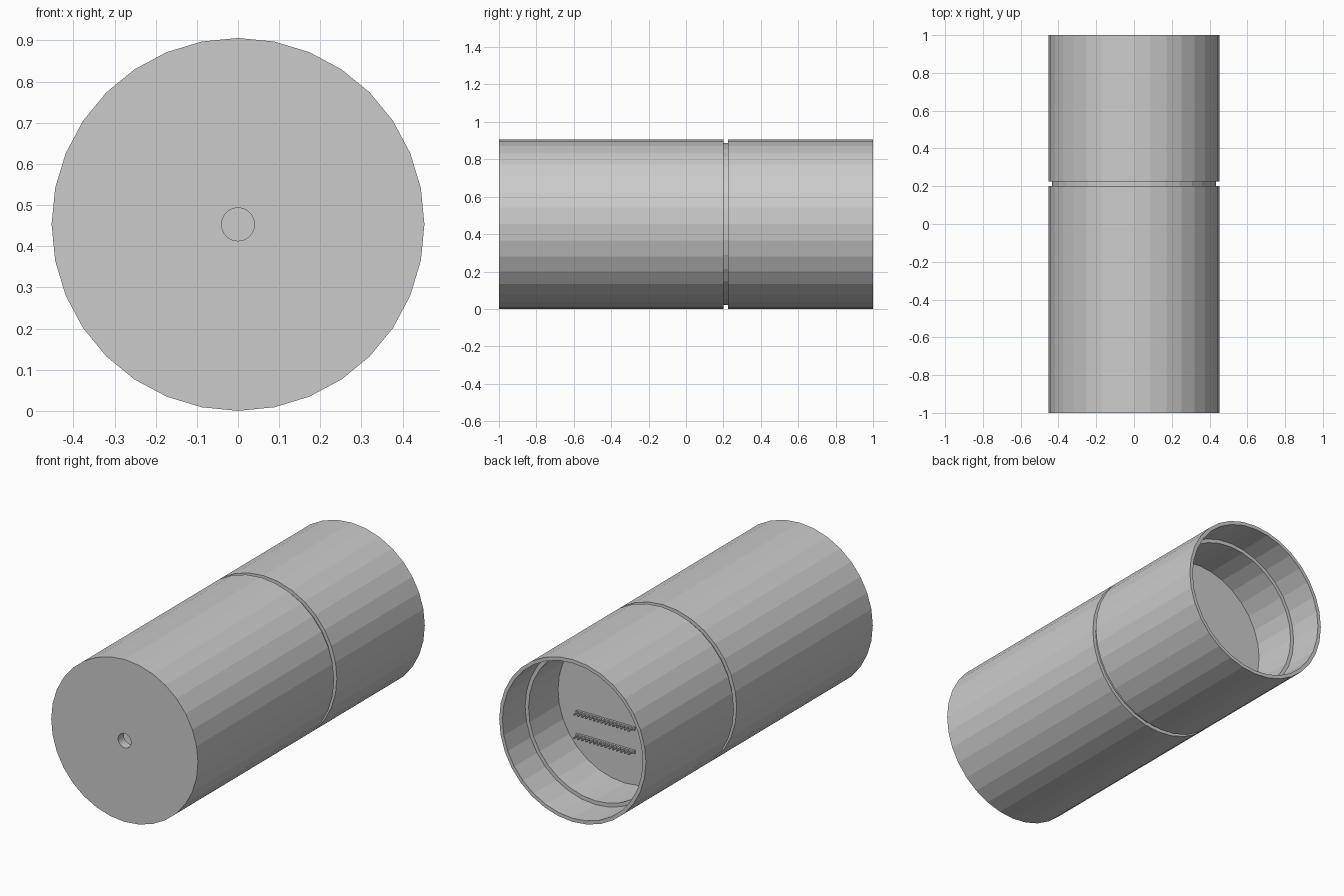
import bpy, bmesh, math

if "Cube" in bpy.data.objects:
    bpy.data.objects.remove(bpy.data.objects["Cube"])

R_OUT, R_MID, R_IN = 0.453, 0.433, 0.412
CZ = 0.453
SIDES = 32


def mesh_object(name, bm):
    bmesh.ops.recalc_face_normals(bm, faces=bm.faces)
    me = bpy.data.meshes.new(name)
    bm.to_mesh(me)
    bm.free()
    ob = bpy.data.objects.new(name, me)
    bpy.context.collection.objects.link(ob)
    return ob


def tube(name, y0, y1, r_out, r_in, n=SIDES):
    """Ring lying along y; r_in = 0 gives a solid disc."""
    bm = bmesh.new()

    def loop(r, y):
        return [bm.verts.new((r * math.cos(2 * math.pi * i / n), y,
                              CZ + r * math.sin(2 * math.pi * i / n))) for i in range(n)]

    if r_in > 0:
        loops = [loop(r_out, y0), loop(r_out, y1), loop(r_in, y1), loop(r_in, y0)]
        pairs = [(0, 1), (1, 2), (2, 3), (3, 0)]
    else:
        loops = [loop(r_out, y0), loop(r_out, y1)]
        pairs = [(0, 1)]
        bm.faces.new(loops[0])
        bm.faces.new(loops[1])
    for a, b in pairs:
        for i in range(n):
            j = (i + 1) % n
            bm.faces.new((loops[a][i], loops[a][j], loops[b][j], loops[b][i]))
    return mesh_object(name, bm)


def add_box(bm, centre, size):
    verts = bmesh.ops.create_cube(bm, size=1)["verts"]
    bmesh.ops.scale(bm, vec=size, verts=verts)
    bmesh.ops.translate(bm, vec=centre, verts=verts)


# Outer casing: long front shell, groove, collar and open rear ring
tube("front_shell", -1.0, 0.20, R_OUT, R_MID)
tube("rear_collar", 0.225, 0.60, R_OUT, R_MID)
tube("rear_ring", 0.60, 1.0, R_OUT, R_MID)

# Inner liner, visible in the groove and as a ledge inside the rear opening
tube("inner_liner", -0.95, 0.80, R_MID, R_IN)

# Front cap with central hole
tube("front_cap", -1.0, -0.95, R_MID, 0.04)

# Mounting plate inside the rear
tube("mounting_plate", 0.50, 0.54, R_IN, 0)

# Two rows of header pins on the plate
PINS, PITCH, PIN_X = 15, 0.024, 0.114
for name, z in (("upper_pin_row", CZ - 0.09), ("lower_pin_row", CZ - 0.22)):
    bm = bmesh.new()
    add_box(bm, (PIN_X, 0.545, z), (PINS * PITCH, 0.015, 0.016))
    for i in range(PINS):
        x = PIN_X + (i - (PINS - 1) / 2) * PITCH
        add_box(bm, (x, 0.565, z), (0.008, 0.04, 0.008))
    mesh_object(name, bm)
